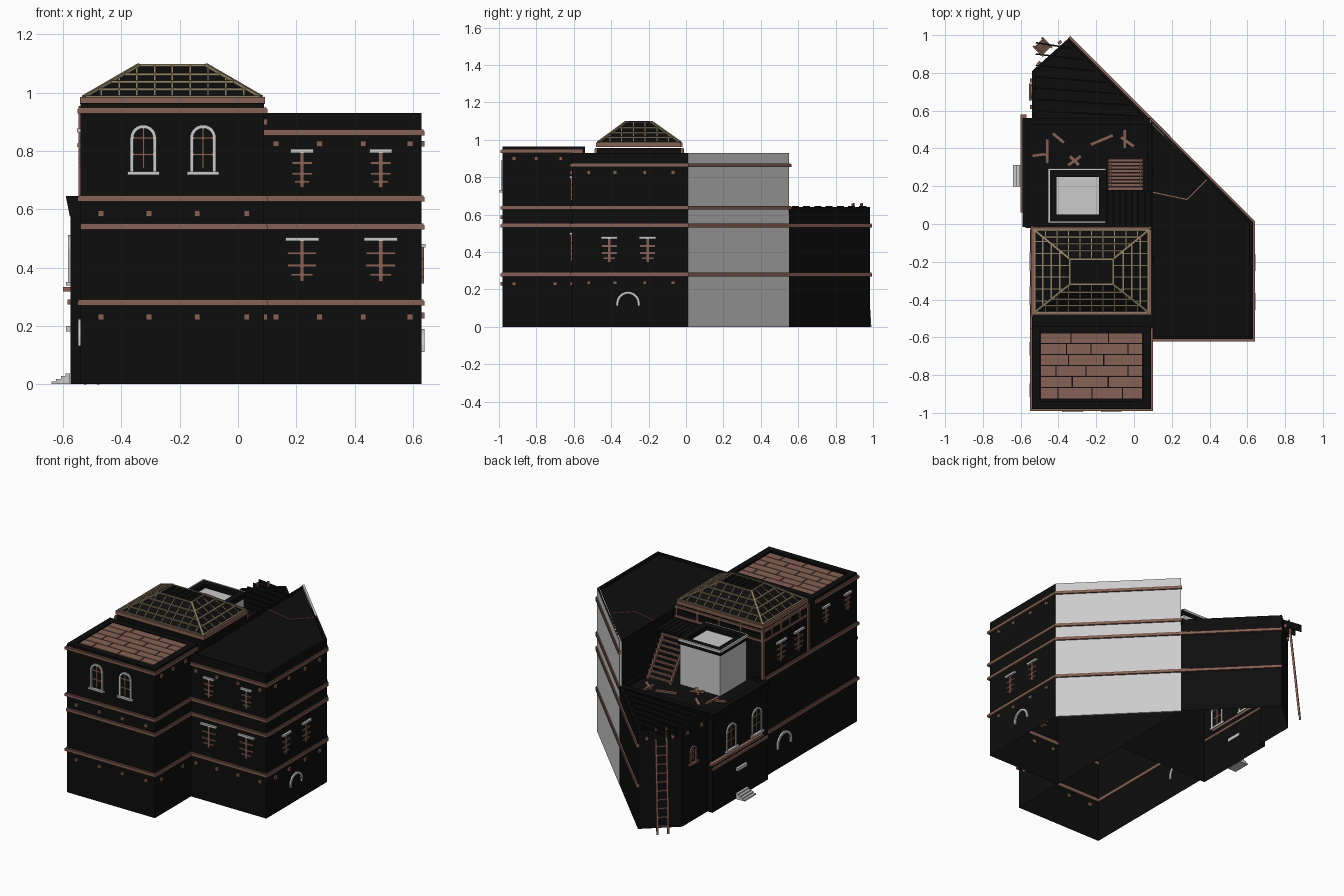
import bpy, bmesh, math, random
from mathutils import Vector, Matrix

if "Cube" in bpy.data.objects:
    bpy.data.objects.remove(bpy.data.objects["Cube"])

random.seed(3)
COLORS = {"black": (.004, .004, .004, 1), "brown": (.24, .12, .09, 1), "gold": (.28, .22, .13, 1)}
MATS = {}
for n, c in COLORS.items():
    MATS[n] = bpy.data.materials.new(n)
    MATS[n].diffuse_color = c
PARTS = {}


def part(name, mat=None):
    if name not in PARTS:
        PARTS[name] = (bmesh.new(), mat)
    return PARTS[name][0]


def box(bm, M, c, s):
    bmesh.ops.create_cube(bm, size=1, matrix=M @ Matrix.Translation(c) @ Matrix.Diagonal((*s, 1)))


def beam(bm, p, q, w, h=None):
    p, q = Vector(p), Vector(q)
    d = q - p
    R = d.to_track_quat('Z', 'Y').to_matrix().to_4x4()
    box(bm, Matrix.Translation((p + q) / 2) @ R, (0, 0, 0), (w, h or w, d.length))


def sweep(bm, sections):
    rings = [[bm.verts.new(v) for v in s] for s in sections]
    n = len(rings[0])
    for a, b in zip(rings, rings[1:]):
        for i in range(n):
            bm.faces.new((a[i], a[(i + 1) % n], b[(i + 1) % n], b[i]))
    bm.faces.new(rings[0][::-1])
    bm.faces.new(rings[-1])


def band(bm, pts, z0, z1, out, inn=.006, flare=0):
    """Mitred strip along a counter-clockwise wall path."""
    P = [Vector(p) for p in pts]
    N = [Vector((b.y - a.y, a.x - b.x)).normalized() for a, b in zip(P, P[1:])]
    secs = []
    for i, p in enumerate(P):
        a, b = N[max(i - 1, 0)], N[min(i, len(N) - 1)]
        m = (a + b) / (1 + a.dot(b))
        secs.append([(*(p + m * o), z) for o, z in ((-inn, z0), (out - flare, z0), (out, z1), (-inn, z1))])
    sweep(bm, secs)


def shell(name, pts, top, rim, depth, skip=()):
    """Bottomless walls with a sunken flat roof behind a rim."""
    bm = part(name, "black")
    lo = [bm.verts.new((*p, 0)) for p in pts]
    hi = [bm.verts.new((*p, top)) for p in pts]
    n = len(pts)
    for i in range(n):
        if i not in skip:
            bm.faces.new((lo[i], lo[(i + 1) % n], hi[(i + 1) % n], hi[i]))
    roof = bm.faces.new(hi)
    bm.normal_update()
    for t in (rim, .0004):
        bmesh.ops.inset_region(bm, faces=[roof], thickness=t, use_boundary=True)
    bmesh.ops.translate(bm, verts=roof.verts, vec=(0, 0, -depth))


def wall(x, y, z, deg):
    """Local frame on a wall: x along, -y outward, z up."""
    return Matrix.Translation((x, y, z)) @ Matrix.Rotation(math.radians(deg), 4, 'Z')


FRONT, RIGHT, BACK, LEFT, CORNER = 0, 90, 180, -90, -135


def arch(bm, M, r, jamb, t, d=.008):
    path = [(-r, -jamb)] + [(-r * math.cos(a), r * math.sin(a)) for a in
                            [math.pi * i / 14 for i in range(15)]] + [(r, -jamb)]
    secs = []
    for x, z in path:
        k = (r - t) / r
        xi, zi = x * k, (z * k if z >= 0 else z)
        secs.append([M @ Vector(v) for v in ((x, .004, z), (x, -d, z), (xi, -d, zi), (xi, .004, zi))])
    sweep(bm, secs)


def arched_window(M, r=.045, jamb=.115, mat=None):
    g, b = part("arched_window_surrounds" if not mat else "small_arched_window", mat), part("window_bars", "brown")
    arch(g, M, r, jamb, .012)
    box(g, M, (0, -.006, -jamb - .006), (2 * r + .02, .02, .012))
    box(b, M, (0, -.002, (r - jamb) / 2), (.007, .007, jamb + r - .02))
    for z in (0, -jamb * .5):
        box(b, M, (0, -.002, z), (2 * r - .02, .007, .007))


def cross_window(M, h, w, lintel):
    g, b = part("window_lintels"), part("window_bars", "brown")
    box(g, M, (0, -.005, 0), (lintel, .016, .013))
    box(b, M, (0, -.003, -h / 2), (.014, .01, h))
    for f in (.33, .62, .84):
        box(b, M, (0, -.003, -h * f), (w * (.75 if f > .8 else 1), .01, .009))


# --- main masses ---
shell("front_and_tower_block", [(-.54, -.98), (.09, -.98), (.09, -.02), (-.54, -.02)], .925, .02, .005)
shell("right_block", [(.09, -.61), (.63, -.61), (.63, .01), (.09, .55)], .93, .02, .015, skip=(2,))
shell("rear_block", [(-.575, -.02), (.09, -.02), (.09, .55), (-.345, .985), (-.54, .81), (-.54, .55), (-.575, .55)],
      .64, .02, .02)
band(part("plaster_wall"), [(.63, .01), (.09, .55)], 0, .93, .001, .012)
I = Matrix.Identity(4)
band(part("terrace_cornice", "black"), [(.09, .545), (-.575, .545), (-.575, -.015)], .575, .645, .016, .02, .014)

# --- front roof: parapet and tile panel ---
p = part("front_parapet", "black")
box(p, I, (-.225, -.76, .938), (.63, .44, .03))
for y in (-.96, -.56):
    box(p, I, (-.225, y, .945), (.63, .04, .04))
for x in (-.52, .07):
    box(p, I, (x, -.76, .945), (.04, .44, .04))
tiles = part("roof_tiles", "brown")
for r in range(6):
    x, y = -.495, -.925 + r * .0585
    ends = [-.495] + sorted(-.495 + .54 * f + random.uniform(-.03, .03) for f in
                            ((.3, .65) if r % 2 else (.2, .5, .82))) + [.045]
    for a, b in zip(ends, ends[1:]):
        box(tiles, I, ((a + b) / 2, y + .029, .953), (b - a - .006, .053, .014))

# --- tower top: walls, timber frame and hipped roof ---
box(part("tower_upper_wall", "black"), I, (-.225, -.25, .935), (.62, .45, .04))
band(part("tower_eave", "brown"), [(.08, -.03), (-.53, -.03), (-.53, -.47), (.08, -.47), (.08, -.03)],
     .962, .986, .012, .03)
f = part("tower_timber_frame", "brown")
for y in (-.48, -.39, -.29, -.2, -.11, -.02):
    box(f, I, (-.54, y, .92), (.014, .012, .07))
for y in (-.48, -.02):
    box(f, I, (-.54, y, .795), (.016, .018, .31))
for z in (.885, .945):
    box(f, I, (-.54, -.25, z), (.014, .47, .014))
    box(f, I, (-.225, -.02, z), (.63, .014, .014))
for x in (-.53, -.38, -.225, -.07, .08):
    box(f, I, (x, -.02, .92), (.012, .014, .07))
E0, E1, T0, T1 = (-.53, -.47), (.08, -.03), (-.34, -.32), (-.11, -.185)


def roof_ring(t):
    l = lambda a, b: a + (b - a) * t
    x0, y0, x1, y1 = l(E0[0], T0[0]), l(E0[1], T0[1]), l(E1[0], T1[0]), l(E1[1], T1[1])
    z = l(.984, 1.094)
    return [Vector(v) for v in ((x0, y0, z), (x1, y0, z), (x1, y1, z), (x0, y1, z))]


sweep(part("hipped_roof", "black"), [roof_ring(0), roof_ring(1)])
g = part("roof_battens", "gold")
for t in (.02, .25, .48, .72, 1):
    c = roof_ring(t)
    for i in range(4):
        beam(g, c[i], c[(i + 1) % 4], .009)
lo, hi = roof_ring(0), roof_ring(1)
for a, b in zip(lo, hi):
    beam(g, a, b, .013)
for i in range(4):
    a, b, ta, tb = lo[i], lo[(i + 1) % 4], hi[i], hi[(i + 1) % 4]
    u = (b - a).normalized()
    L, s, e = (b - a).length, (ta - a).dot(u), (tb - a).dot(u)
    slope = (ta - a) - u * s
    n = 10 if i % 2 == 0 else 7
    for k in range(1, n):
        d = L * k / n
        beam(g, a + u * d, a + u * d + slope * min(1, d / s, (L - d) / (L - e)), .005)
for k in range(6):
    box(part("roof_top_slats", "black"), I, (-.32 + .038 * k, -.252, 1.096), (.02, .12, .006))

# --- horizontal trim bands ---
trim = part("trim_bands", "brown")
around = [(-.54, -.98), (.09, -.98), (.09, -.61), (.63, -.61), (.63, .01), (-.345, .987)]
for pts, z in (([(-.54, -.03)] + around, .28), (around, .54),
               ([(-.54, -.03)] + around[:5] + [(.085, .555)], .636), (around[2:5] + [(.085, .555)], .863),
               ([(-.54, -.55), (-.54, -.98), (.09, -.98), (.09, -.55)], .938)):
    band(trim, pts, z - .01, z + .006, .011)
    band(trim, pts, z + .004, z + .011, .007)
box(trim, I, (-.585, .32, .325), (.03, .52, .016))
box(trim, I, (-.575, .27, .282), (.02, .56, .016))

# --- beam ends ---
ends = part("beam_ends", "brown")
spots = [(x, -.98, z, FRONT) for x in (-.47, -.305, -.14, .03) for z in (.23, .585)]
spots += [(x, -.61, z, FRONT) for x in (.13, .28, .43, .59) for z in (.23, .825)]
spots += [(.63, y, z, RIGHT) for y in (-.52, -.38, -.22, -.07) for z in (.235, .825)]
spots += [(.09, y, .9, RIGHT) for y in (-.92, -.8, -.67)] + [(.09, y, .23, RIGHT) for y in (-.92, -.7)]
spots += [(-.5, .85, .59, CORNER), (-.39, .96, .59, CORNER), (-.54, .62, .59, LEFT), (-.54, .76, .59, LEFT)]
for x, y, z, a in spots:
    box(ends, wall(x, y, z, a), (0, -.003, 0), (.02, .016, .02))

# --- windows and doors ---
for x in (-.325, -.12):
    arched_window(wall(x, -.98, .845, FRONT))
for x in (.22, .49):
    cross_window(wall(x, -.61, .497, FRONT), .145, .1, .115)
    cross_window(wall(x, -.61, .8, FRONT), .125, .07, .078)
for y in (-.41, -.205):
    cross_window(wall(.63, y, .475, RIGHT), .13, .08, .09)
for y in (-.2, -.38):
    cross_window(wall(-.54, y, .82, LEFT), .13, .09, .1)
for y in (-.66, -.88):
    cross_window(wall(-.54, y, .87, LEFT), .11, .06, .07)
for y in (.36, .1):
    arched_window(wall(-.575, y, .46, LEFT), .052, .11)
arched_window(wall(-.54, .7, .45, LEFT), .035, .07, "brown")
arch(part("door_arches"), wall(.63, -.31, .125, RIGHT), .064, .015, .014, .01)
arch(part("door_arches"), wall(-.54, -.23, .15, LEFT), .075, .02, .016, .01)
box(part("door_arches"), I, (-.58, .26, .19), (.02, .1, .02))
for i in range(4):
    box(part("entrance_steps"), I, (-.608 + .008 * i, .255, .0045 + .009 * i), (.064 - .016 * i, .115, .009))

# --- roof room on the terrace ---
r = part("roof_room")
box(r, I, (-.3, .15, .755), (.29, .27, .27))
rim = part("roof_room_rim", "black")
for y in (.03, .27):
    box(rim, I, (-.3, y, .9), (.3, .04, .035))
for x in (-.43, -.165):
    box(rim, I, (x, .15, .9), (.04, .28, .035))
band(part("roof_room_coping"), [(-.15, .29), (-.45, .29), (-.45, .01), (-.15, .01)], .905, .919, .004, .004)

# --- stairs, platform, loose planks, ladder ---
s = part("terrace_stairs", "brown")
for i in range(9):
    box(s, I, (-.045, .335 - .0185 * i, .645 + .0265 * i), (.185, .016, .01))
for x in (-.125, .035):
    beam(s, (x, .34, .625), (x, .18, .855), .012, .02)
for i in range(7):
    box(part("stair_platform", "black"), I, (-.125 + .033 * i, .08, .87), (.03, .2, .016))
box(part("stair_platform"), I, (-.03, .08, .74), (.22, .18, .25))
for a, b in (((-.46, .32), (-.46, .45)), ((-.47, .37), (-.54, .36)), ((-.43, .48), (-.37, .43)), ((-.35, .31), (-.28, .36)),
             ((-.34, .36), (-.29, .31)), ((-.23, .42), (-.11, .47)), ((-.05, .4), (-.05, .5)), ((-.07, .46), (.0, .41))):
    beam(part("loose_planks", "brown"), (*a, .632), (*b, .64), .018, .012)
for i in range(7):
    t = i * .06
    beam(part("rear_roof_planks", "black"), (-.52, .6 + t, .622), (.03 - t, .57 + t, .622), .008, .045)
M = wall(-.453, .907, 0, CORNER)
lad = part("ladder", "brown")
for x in (-.032, .032):
    beam(lad, M @ Vector((x, -.075, 0)), M @ Vector((x, -.012, .66)), .012)
for i in range(11):
    z = .05 + .055 * i
    y = -.075 + .063 * z / .66
    beam(lad, M @ Vector((-.034, y, z)), M @ Vector((.034, y, z)), .009)
roof_line = [(.09, .17, .918), (.28, .13, .918), (.39, .24, .918)]
for a, b in zip(roof_line, roof_line[1:]):
    beam(part("roof_crack_line", "brown"), a, b, .006)

# --- turn every part into an object ---
for name, (bm, mat) in PARTS.items():
    bmesh.ops.recalc_face_normals(bm, faces=bm.faces)
    me = bpy.data.meshes.new(name)
    bm.to_mesh(me)
    bm.free()
    if mat:
        me.materials.append(MATS[mat])
    bpy.context.collection.objects.link(bpy.data.objects.new(name, me))

for m in bpy.data.materials:
    if m.users and not m.is_grease_pencil:
        m.use_nodes = True
        m.node_tree.nodes["Principled BSDF"].inputs["Base Color"].default_value = m.diffuse_color
